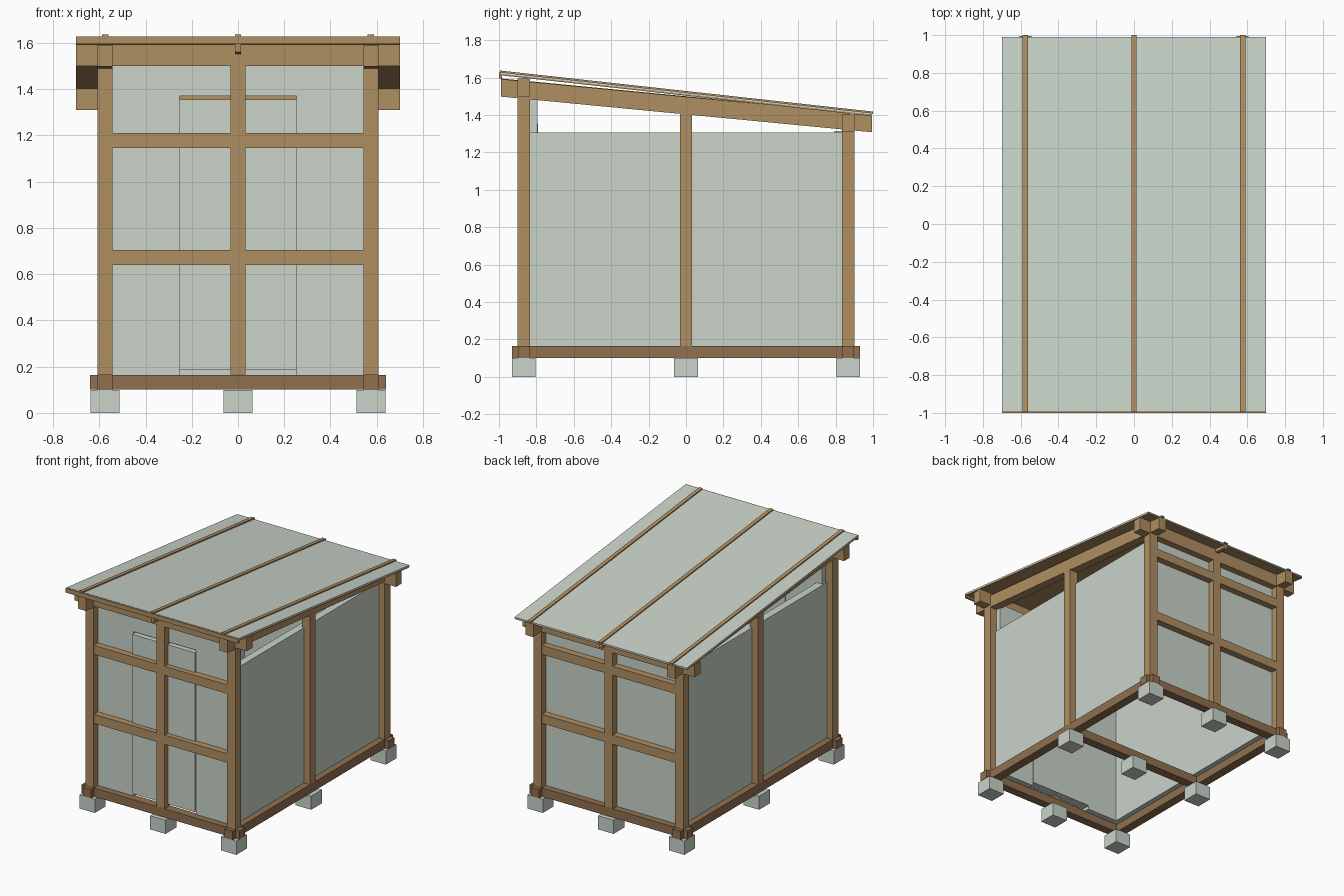
import bpy, bmesh

cube = bpy.data.objects.get("Cube")
if cube:
    bpy.data.objects.remove(cube, do_unlink=True)


def material(name, rgb):
    mat = bpy.data.materials.new(name)
    mat.use_nodes = True
    colour = (*rgb, 1)
    mat.diffuse_color = colour
    mat.node_tree.nodes["Principled BSDF"].inputs["Base Color"].default_value = colour
    return mat


wood = material("light wood", (0.434, 0.274, 0.123))
dark_wood = material("dark wood", (0.279, 0.163, 0.078))
pale = material("pale grey", (0.59, 0.655, 0.59))


def prism(name, mat, profile, axis, low, high):
    """Extrude a 2D profile along an axis: 'x' takes (y, z), 'y' takes (x, z)."""
    bm = bmesh.new()
    place = (lambda a, b: (low, a, b)) if axis == "x" else (lambda a, b: (a, low, b))
    face = bm.faces.new([bm.verts.new(place(a, b)) for a, b in profile])
    new = bmesh.ops.extrude_face_region(bm, geom=[face])["geom"]
    move = (high - low, 0, 0) if axis == "x" else (0, high - low, 0)
    bmesh.ops.translate(bm, vec=move, verts=[v for v in new if isinstance(v, bmesh.types.BMVert)])
    bmesh.ops.recalc_face_normals(bm, faces=bm.faces)
    mesh = bpy.data.meshes.new(name)
    bm.to_mesh(mesh)
    bm.free()
    mesh.materials.append(mat)
    obj = bpy.data.objects.new(name, mesh)
    bpy.context.scene.collection.objects.link(obj)
    return obj


def box(name, mat, x, y, z):
    profile = [(x[0], z[0]), (x[1], z[0]), (x[1], z[1]), (x[0], z[1])]
    return prism(name, mat, profile, "y", *y)


def around(centre, half):
    return (centre - half, centre + half)


def sloped(name, mat, x, y, top, depth):
    """Bar along y whose upper edge follows the height function top(y)."""
    a, b = y
    profile = [(a, top(a) - depth), (b, top(b) - depth), (b, top(b)), (a, top(a))]
    return prism(name, mat, profile, "x", *x)


def rafter_top(y):
    return 1.497 - 0.096 * y


def roof_top(y):
    return 1.52 - 0.11 * y


PX, PY, H = 0.575, 0.867, 0.033      # post centres and half thickness
SILL = (0.10, 0.165)

# Footings
for x in (-PX, 0, PX):
    for y in (-PY, 0, PY):
        box("footing", pale, around(x, 0.063), around(y, 0.063), (0, 0.10))

# Base sills
for s in (-1, 1):
    box("long_sill", dark_wood, around(s * PX, H), (-0.93, 0.93), SILL)
    box("cross_sill", dark_wood, (-0.64, 0.64), around(s * PY, H - 0.001), (0.101, 0.164))
box("middle_sill", dark_wood, (-PX, PX), around(0, H), (0.101, 0.164))

# Posts, rails and top beams of the front and back walls
for side, y, low in (("front", -PY, 1.50), ("back", PY, 1.31)):
    for x in (-PX, 0, PX):
        box(side + "_post", wood, around(x, H), around(y, H), (SILL[1], low + 0.005))
    for z in (0.672, 1.178):
        box(side + "_rail", wood, (-0.55, 0.55), around(y, H - 0.001), around(z, H))
    box(side + "_beam", wood, (-0.70, 0.70), around(y, H), (low, low + 0.094))

# Side posts and rafters
for s in (-1, 1):
    box("side_post", wood, around(s * PX, H), around(0, H), (SILL[1], 1.41))
    sloped("rafter", wood, around(s * PX, H - 0.001), (-0.99, 0.995), rafter_top, 0.094)

# Side and back wall panels
for s in (-1, 1):
    x = sorted((s * 0.505, s * 0.56))
    box("side_panel", pale, x, (-0.85, 0.85), (0.16, 1.305))
box("back_panel", pale, (-0.55, 0.55), (0.795, 0.85), (0.16, 1.315))

# Front wall panel with a door opening
W, TOP = 0.253, 1.37
opening = [(-0.55, 0.16), (-W, 0.16), (-W, TOP), (W, TOP),
           (W, 0.16), (0.55, 0.16), (0.55, 1.51), (-0.55, 1.51)]
prism("front_panel", pale, opening, "y", -0.85, -0.795)
box("door", pale, (-W, W), (-0.862, -0.79), (0.185, 1.355))

# Roof: deck, sheet, front trim, ridge strips and centre purlin
sloped("roof_deck", wood, (-0.70, 0.70), (-0.985, 0.985), lambda y: roof_top(y) - 0.009, 0.008)
sloped("roof_sheet", pale, (-0.70, 0.70), (-0.99, 0.99), roof_top, 0.009)
box("front_trim", wood, (-0.70, 0.70), (-1.0, -0.985), (1.595, 1.627))
for x in (-PX, 0, PX):
    sloped("roof_strip", wood, around(x, 0.014), (-0.995, 1.0), lambda y: roof_top(y) + 0.008, 0.012)
sloped("centre_purlin", wood, around(0, 0.014), (-0.99, 0.99), lambda y: rafter_top(y) + 0.003, 0.035)
